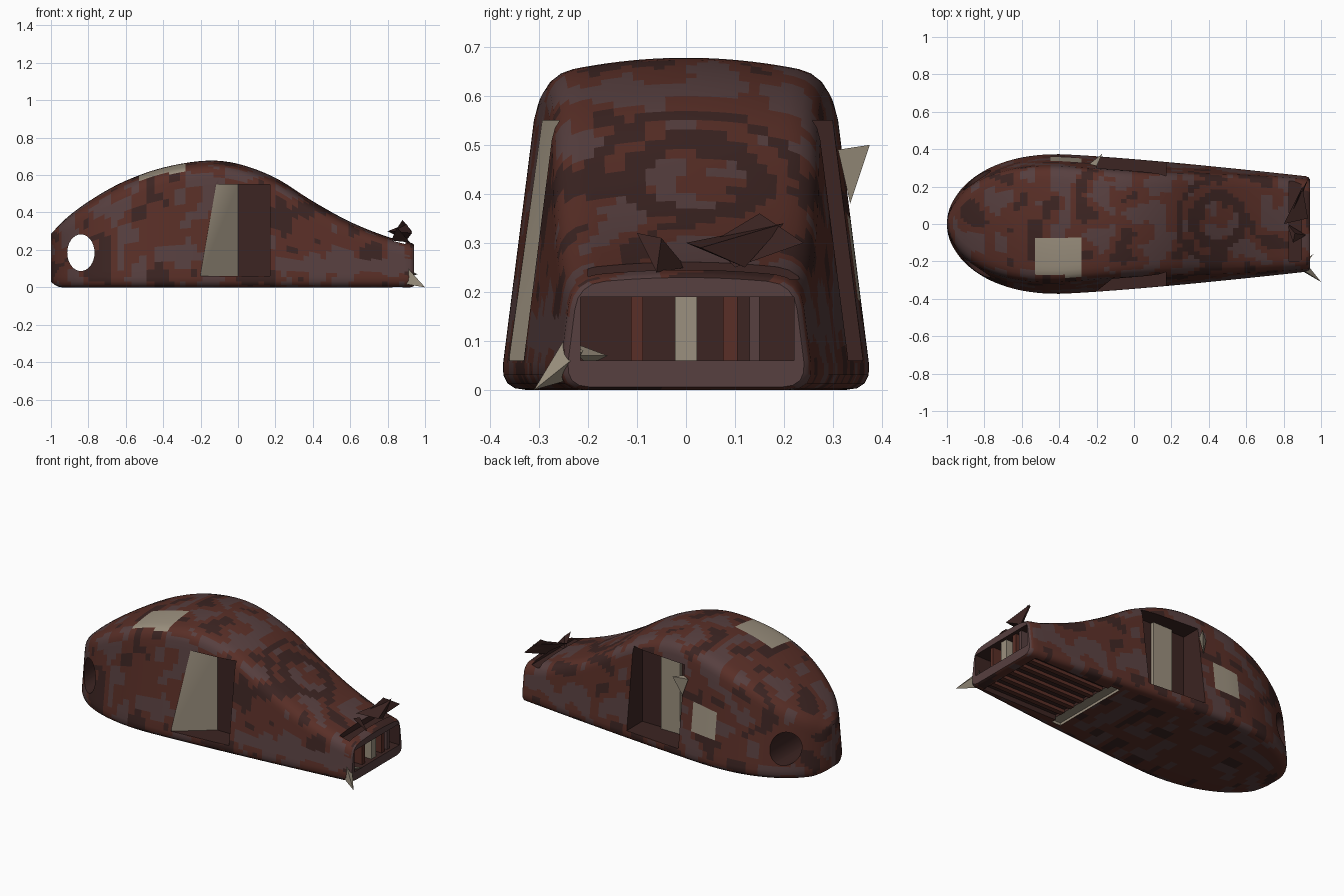
import bpy, bmesh, math
from mathutils import Vector, noise

if "Cube" in bpy.data.objects:
    bpy.data.objects.remove(bpy.data.objects["Cube"])


def material(name, rgb):
    m = bpy.data.materials.new(name)
    m.diffuse_color = (*rgb, 1)
    m.use_nodes = True
    m.node_tree.nodes["Principled BSDF"].inputs["Base Color"].default_value = m.diffuse_color
    return m


RED = material("red_brown", (0.10, 0.028, 0.02))
DARK = material("dark_brown", (0.045, 0.018, 0.016))
MAUVE = material("mauve", (0.095, 0.05, 0.05))
BEIGE = material("beige", (0.33, 0.28, 0.21))
MATS = [RED, DARK, MAUVE, BEIGE]

# Side profile of the back ridge: x, z
RIDGE = [(-1.1, 0.16), (-1, 0.285), (-0.9, 0.385), (-0.75, 0.49), (-0.6, 0.57),
         (-0.4, 0.64), (-0.17, 0.677), (0, 0.66), (0.2, 0.585), (0.4, 0.46),
         (0.6, 0.35), (0.8, 0.27), (0.94, 0.235), (1.1, 0.2)]


def ridge(x):
    for i in range(1, len(RIDGE) - 2):
        (x0, z0), (x1, z1), (x2, z2), (x3, z3) = RIDGE[i - 1:i + 3]
        if x <= x2:
            break
    d = x2 - x1
    t = (x - x1) / d
    m1, m2 = (z2 - z0) / (x2 - x0) * d, (z3 - z1) / (x3 - x1) * d
    return ((2*t**3 - 3*t*t + 1) * z1 + (t**3 - 2*t*t + t) * m1
            + (3*t*t - 2*t**3) * z2 + (t**3 - t*t) * m2)


def half_width(x):
    if x < -0.4:
        return max(0.38 * (1 - min(1, (-0.4 - x) / 0.6) ** 2.2) ** 0.5, 0.02)
    return 0.38 - 0.12 * ((x + 0.4) / 1.34) ** 1.25


def section(x):
    """Half outline (y >= 0) from the bottom centre to the top centre."""
    w, h = half_width(x), ridge(x)
    wt = max(w - 0.12 * h, 0.72 * w)
    r = min(0.055, 0.45 * w, 0.3 * h)
    arch = 0.035 * min(1, w / 0.3) * min(1, h / 0.5)
    low, high = Vector((w, 0)), Vector((wt, h - arch))
    side = (high - low).normalized()
    a, b = low + side * r, high - side * r
    pts = [Vector(((w - r) * i / 4, 0)) for i in range(4)]
    pts += [(1-t)**2 * Vector((w - r, 0)) + 2*t*(1-t) * low + t*t * a
            for t in (0, .25, .5, .75)]
    pts += [a.lerp(b, i / 12) for i in range(12)]
    top = Vector((wt - r, h - arch * ((wt - r) / wt) ** 2))
    pts += [(1-t)**2 * b + 2*t*(1-t) * high + t*t * top for t in (0, .25, .5, .75)]
    for i in range(11):
        y = (wt - r) * (1 - i / 10)
        pts.append(Vector((y, h - arch * (y / wt) ** 2)))
    # Lift the underside a little at the very tail
    lift = 0.03 * max(0, 1 - (x + 1) / 0.06) ** 2
    for p in pts:
        p.y += lift * (1 - p.y / h)
    return pts


def colour(c, n):
    """Mottled paint with a spiral on the nose and a few pale patches."""
    x, y, z = c
    if n.x > 0.7 and x > 0.9:
        return 2
    if n.z > 0.5:
        if -0.52 < x < -0.29 and -0.28 < y < -0.08:
            return 3
        d = math.hypot(x - 0.45, y - 0.02)
        if 0.1 < d < 0.16 or 0.2 < d < 0.235 and x < 0.5:
            return 1
        if math.hypot(x + 0.76, y - 0.14) < 0.05:
            return 2
    elif y > 0 and -0.45 < x < -0.27 and 0.17 < z < 0.36:
        return 3
    elif y < 0 and x > 0.2 and 0.08 < z < 0.15 and n.x < 0.6:
        return 2
    v = noise.noise(Vector(c) * 9)
    return 1 if v > 0.28 else 2 if v < -0.15 else 0


def finish(bm, name, mats):
    me = bpy.data.meshes.new(name)
    bm.normal_update()
    bmesh.ops.recalc_face_normals(bm, faces=bm.faces)
    bm.to_mesh(me)
    bm.free()
    for m in mats:
        me.materials.append(m)
    ob = bpy.data.objects.new(name, me)
    bpy.context.collection.objects.link(ob)
    return ob


def prism(name, outline, z0, z1, mat):
    bm = bmesh.new()
    f = bm.faces.new([bm.verts.new((x, y, z0)) for x, y in outline])
    g = bmesh.ops.extrude_face_region(bm, geom=[f])["geom"]
    bmesh.ops.translate(bm, vec=(0, 0, z1 - z0),
                        verts=[v for v in g if isinstance(v, bmesh.types.BMVert)])
    return finish(bm, name, [mat])


def box(name, x, y, z, mat):
    return prism(name, [(x[0], y[0]), (x[1], y[0]), (x[1], y[1]), (x[0], y[1])], *z, mat)


def select_only(ob):
    bpy.ops.object.select_all(action='DESELECT')
    ob.select_set(True)
    bpy.context.view_layer.objects.active = ob


def cut(ob, cutter):
    mod = ob.modifiers.new("cut", 'BOOLEAN')
    mod.operation, mod.solver, mod.object = 'DIFFERENCE', 'EXACT', cutter
    mod.material_mode = 'TRANSFER'
    select_only(ob)
    bpy.ops.object.modifier_apply(modifier=mod.name)
    bpy.data.objects.remove(cutter)


# Humped shell lofted along x, dense near the rounded tail
bm = bmesh.new()
stations = [-1 + 0.6 * (i / 26) ** 2 for i in range(26)]
stations += [-0.4 + 1.32 * i / 44 for i in range(45)] + [0.932, 0.94]
rings = []
for x in stations:
    half = section(x)
    pts = half + [Vector((-p.x, p.y)) for p in half[-2:0:-1]]
    s = {0.932: 0.985, 0.94: 0.95}.get(x, 1)
    rings.append([bm.verts.new((x, p.x * s, 0.12 + (p.y - 0.12) * s)) for p in pts])
n = len(rings[0])
for a, b in zip(rings, rings[1:]):
    for i in range(n):
        bm.faces.new((a[i], a[(i + 1) % n], b[(i + 1) % n], b[i]))
bm.faces.new(rings[0])
bm.faces.new(rings[-1])
bm.normal_update()
bmesh.ops.recalc_face_normals(bm, faces=bm.faces)
for f in bm.faces:
    f.material_index = colour(f.calc_center_median(), f.normal)
shell = finish(bm, "shell", MATS)

# Side windows: slanted pocket at the front (pale slanted wall), square pocket at the back
window = prism("front_window", [(-0.2, -0.5), (-0.2, -0.36), (0, -0.2), (0.17, -0.2), (0.17, -0.5)],
               0.06, 0.55, DARK)
window.data.materials.append(BEIGE)
for p in window.data.polygons:
    if abs(p.normal.x) > 0.3 and abs(p.normal.y) > 0.3:
        p.material_index = 1
cut(shell, window)
cut(shell, box("back_window", (-0.2, 0.17), (0.18, 0.5), (0.06, 0.55), DARK))

# Oval hole across the tail
oval = [(math.cos(i * math.pi / 16), math.sin(i * math.pi / 16)) for i in range(32)]
hole = prism("tail_hole", [(-0.84 + 0.073 * c, 0.185 + 0.098 * s) for c, s in oval], -0.6, 0.6, DARK)
for v in hole.data.vertices:
    v.co = (v.co.x, -v.co.z, v.co.y)
cut(shell, hole)

# Nose mouth, top slot and underside recess
cut(shell, box("mouth", (0.4, 1.1), (-0.215, 0.22), (0.06, 0.19), DARK))
cut(shell, box("top_slot", (0.83, 0.895), (-0.2, 0.23), (0.225, 0.5), DARK))
cut(shell, box("bottom_recess", (0.37, 0.88), (-0.22, 0.22), (-0.1, 0.03), DARK))
cut(shell, box("bottom_slot", (0.31, 0.37), (-0.25, 0.25), (-0.1, 0.015), BEIGE))
select_only(shell)
bpy.ops.object.shade_smooth_by_angle(angle=math.radians(35))

# Lengthwise slats in the underside recess
for i in range(5):
    y = -0.16 + 0.08 * i
    box(f"bottom_slat_{i}", (0.37, 0.88), (y - 0.015, y + 0.015), (0.01, 0.035), RED)

# Upright ribs inside the mouth and a pale post in the back window
for i, (y, w, m) in enumerate([(-0.1, 0.025, RED), (0, 0.045, BEIGE), (0.09, 0.03, RED), (0.14, 0.02, MAUVE)]):
    box(f"mouth_rib_{i}", (0.5, 0.92), (y - w / 2, y + w / 2), (0.055, 0.195), m)
box("window_post", (-0.1, 0.03), (0.17, 0.2), (0.06, 0.55), BEIGE)


def shard(name, pts, mat):
    bm = bmesh.new()
    bmesh.ops.convex_hull(bm, input=[bm.verts.new(p) for p in pts])
    return finish(bm, name, [mat])


# Jagged splinters on the nose and beside the windows
shard("nose_splinter_a", [(0.85, -0.1, 0.32), (0.92, -0.06, 0.24), (0.82, 0.0, 0.25), (0.86, -0.05, 0.31)], DARK)
shard("nose_splinter_b", [(0.88, 0.15, 0.36), (0.93, 0.24, 0.3), (0.84, 0.05, 0.3), (0.88, 0.1, 0.25)], DARK)
shard("nose_splinter_c", [(0.8, 0.0, 0.3), (0.93, 0.03, 0.29), (0.9, 0.12, 0.25), (0.9, 0.2, 0.34)], DARK)
shard("corner_spike_a", [(1.0, -0.31, 0.0), (0.88, -0.24, 0.02), (0.92, -0.21, 0.08), (0.91, -0.25, 0.1)], BEIGE)
shard("corner_spike_b", [(0.96, -0.16, 0.07), (0.9, -0.24, 0.1), (0.9, -0.2, 0.05), (0.91, -0.22, 0.07)], BEIGE)
shard("window_splinter", [(-0.2, 0.31, 0.49), (-0.17, 0.375, 0.5), (-0.21, 0.335, 0.38), (-0.24, 0.32, 0.48)], BEIGE)
